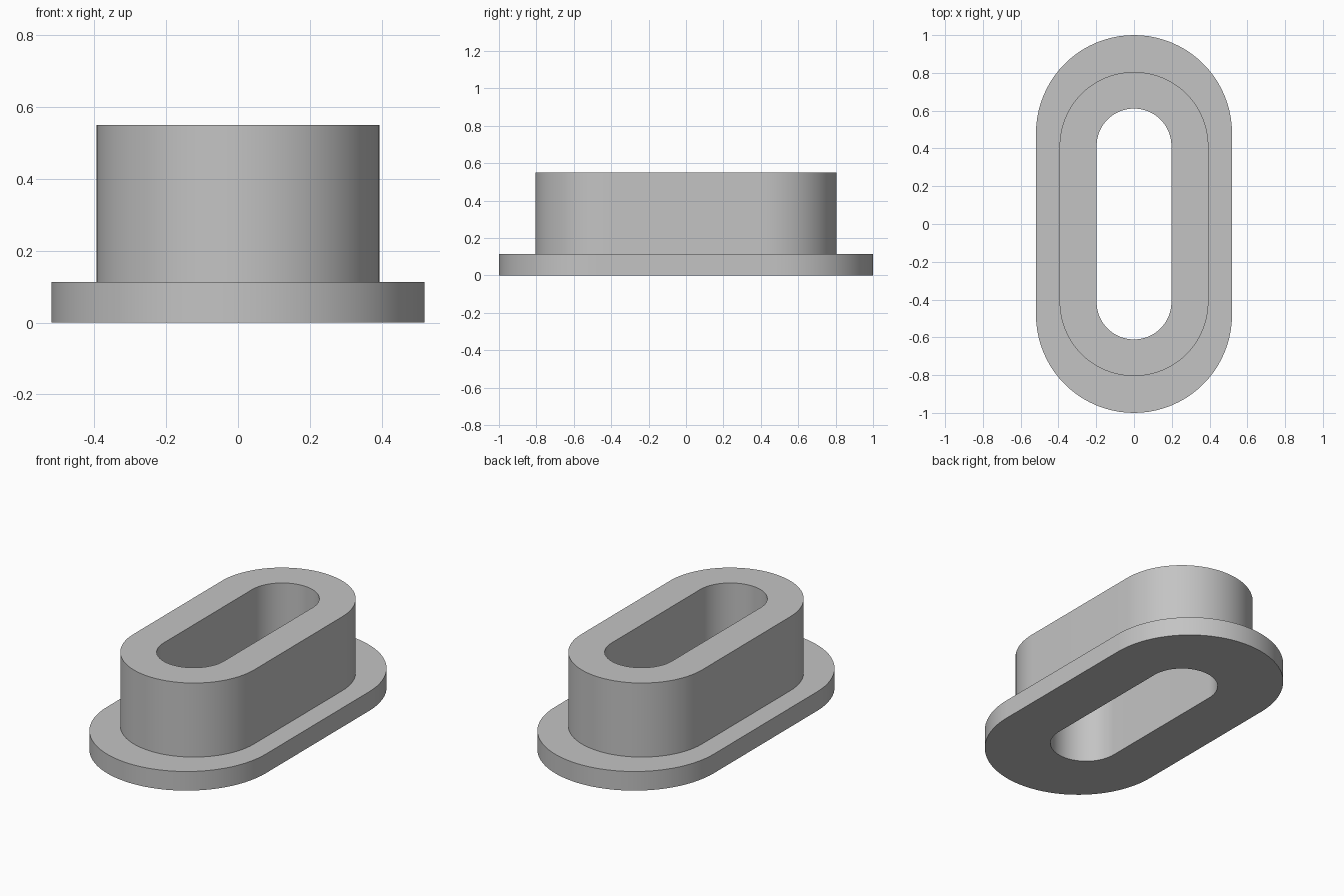
import bpy
import bmesh
from math import pi, sin, cos, radians

if "Cube" in bpy.data.objects:
    bpy.data.objects.remove(bpy.data.objects["Cube"], do_unlink=True)

ARC_STEPS = 40
BASE_Z, FLANGE_Z, TOP_Z = 0.0, 0.113, 0.55
# Slot outlines: (radius of the round ends, half distance between their centres)
HOLE, COLLAR, FLANGE = (0.198, 0.413), (0.394, 0.411), (0.519, 0.481)

grey = bpy.data.materials.new("plain_grey")
grey.use_nodes = True
colour = (0.55, 0.55, 0.55, 1)
grey.diffuse_color = colour
grey.node_tree.nodes["Principled BSDF"].inputs["Base Color"].default_value = colour


def slot_ring(bm, outline, z):
    """Ring of vertices around a slot with two half-round ends."""
    radius, centre = outline
    ring = []
    for end in (0, 1):
        for i in range(ARC_STEPS + 1):
            a = pi * (end + i / ARC_STEPS)
            y = radius * sin(a) + (-centre if end else centre)
            ring.append(bm.verts.new((radius * cos(a), y, z)))
    return ring


# Flanged bushing: cross-section swept around the slot, through hole included
section = [(HOLE, BASE_Z), (FLANGE, BASE_Z), (FLANGE, FLANGE_Z),
           (COLLAR, FLANGE_Z), (COLLAR, TOP_Z), (HOLE, TOP_Z)]
bm = bmesh.new()
rings = [slot_ring(bm, outline, z) for outline, z in section]
for lower, upper in zip(rings, rings[1:] + rings[:1]):
    n = len(lower)
    for i in range(n):
        j = (i + 1) % n
        bm.faces.new((lower[i], lower[j], upper[j], upper[i]))
bmesh.ops.recalc_face_normals(bm, faces=bm.faces)

mesh = bpy.data.meshes.new("flanged_slot_bushing")
bm.to_mesh(mesh)
bm.free()
mesh.materials.append(grey)
bushing = bpy.data.objects.new("flanged_slot_bushing", mesh)
bpy.context.collection.objects.link(bushing)

# Smooth round walls with crisp rims
bpy.ops.object.select_all(action='DESELECT')
bushing.select_set(True)
bpy.context.view_layer.objects.active = bushing
bpy.ops.object.shade_smooth_by_angle(angle=radians(30))
